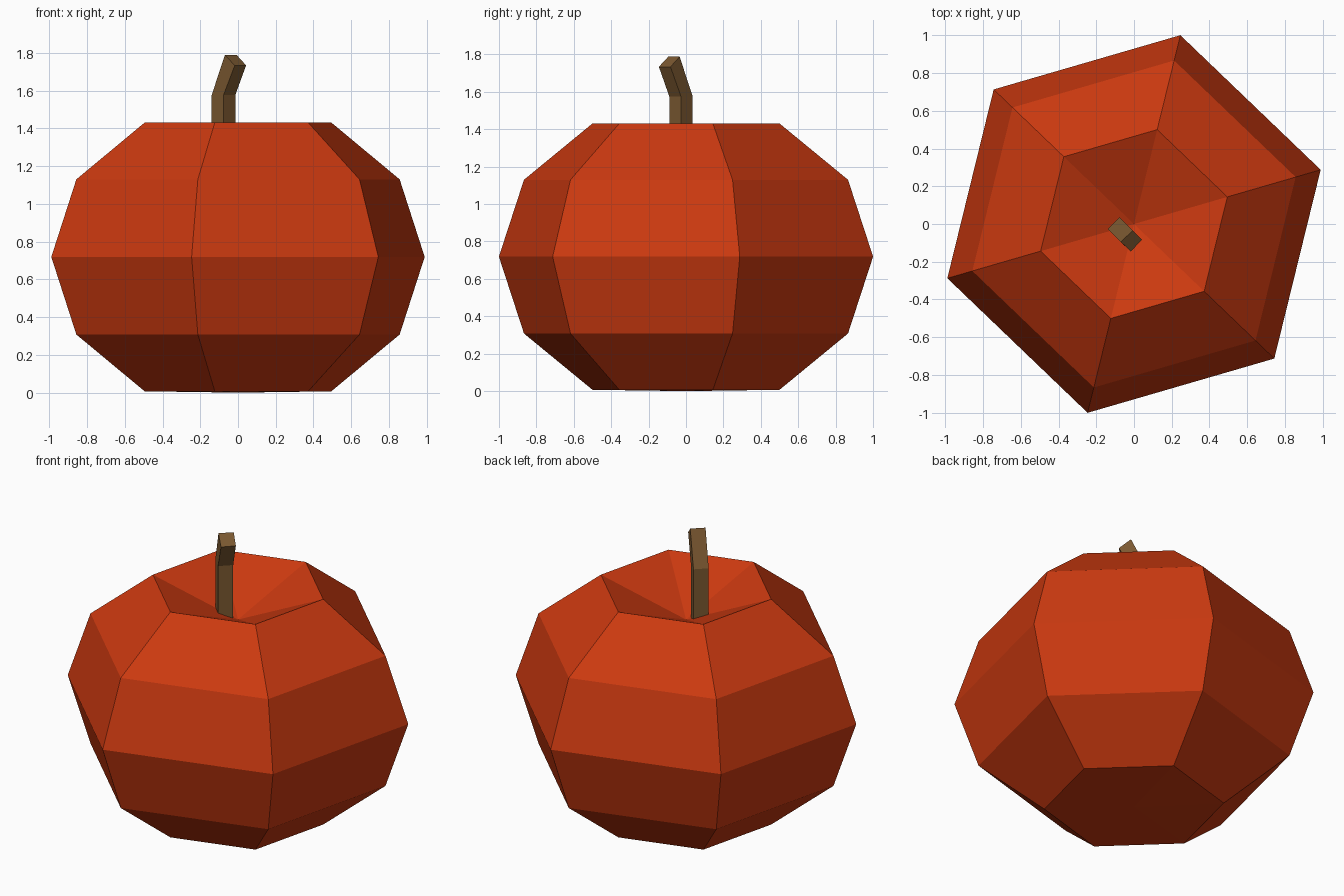
import bpy, bmesh, math
from mathutils import Vector

if "Cube" in bpy.data.objects:
    bpy.data.objects.remove(bpy.data.objects["Cube"])

def material(name, rgb):
    m = bpy.data.materials.new(name)
    m.diffuse_color = (*rgb, 1)
    m.use_nodes = True
    m.node_tree.nodes["Principled BSDF"].inputs["Base Color"].default_value = m.diffuse_color
    return m

def loft(name, rings, mat, start=None, end=None):
    """Skin a list of equal-sized rings; each end is a fan to a point or a flat cap."""
    bm = bmesh.new()
    loops = [[bm.verts.new(p) for p in ring] for ring in rings]
    n = len(rings[0])
    for lo, hi in zip(loops, loops[1:]):
        for i in range(n):
            j = (i + 1) % n
            bm.faces.new((lo[i], lo[j], hi[j], hi[i]))
    for loop, tip in ((loops[0], start), (loops[-1], end)):
        if tip is None:
            bm.faces.new(loop)
        else:
            t = bm.verts.new(tip)
            for i in range(n):
                bm.faces.new((loop[i], loop[(i + 1) % n], t))
    bmesh.ops.recalc_face_normals(bm, faces=bm.faces)
    me = bpy.data.meshes.new(name)
    bm.to_mesh(me)
    bm.free()
    me.materials.append(mat)
    ob = bpy.data.objects.new(name, me)
    bpy.context.collection.objects.link(ob)
    return ob

orange = material("pumpkin orange", (0.60, 0.041, 0.005))
brown = material("stem brown", (0.20, 0.10, 0.031))

# Pumpkin body: squashed six-sided sphere, top pole pushed in, bottom nearly flat
R, H, MID, TURN = 1.03, 0.822, 0.719, math.radians(16.2)
rings = []
for lat in (-60, -30, 0, 30, 60):
    a = math.radians(lat)
    r, z = R * math.cos(a), MID + H * math.sin(a)
    rings.append([(r * math.cos(TURN + k * math.pi / 3),
                   r * math.sin(TURN + k * math.pi / 3), z) for k in range(6)])
loft("pumpkin_body", rings, orange, start=(0, 0, 0), end=(0, 0, 1.225))

# Stem: square post set diagonally, bent toward the front right, with slanted tip
c, d = Vector((-0.077, -0.027, 0)), 0.0625
square = [c + Vector(v) * d for v in ((-1, 0, 0), (0, -1, 0), (1, 0, 0), (0, 1, 0))]
base = [p + Vector((0, 0, 1.2)) for p in square]
bend = [p + Vector((0, 0, 1.576)) for p in square]
tip = [(-0.07, -0.095, 1.788), (-0.017, -0.145, 1.734),
       (0.043, -0.083, 1.734), (-0.006, -0.034, 1.788)]
loft("stem", [base, bend, tip], brown)
